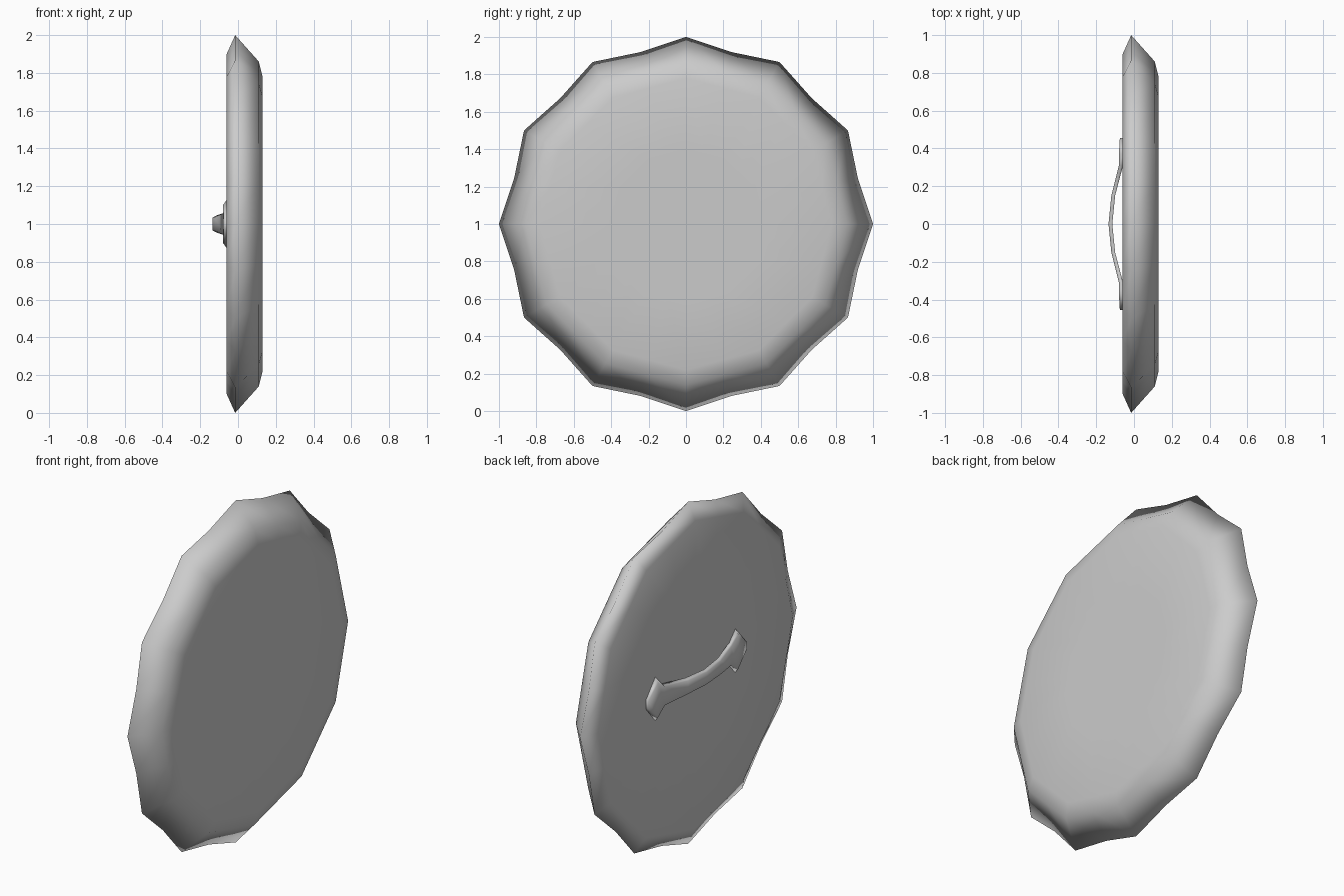
import bpy
import bmesh
from math import sin, cos, pi

cube = bpy.data.objects.get("Cube")
if cube:
    bpy.data.objects.remove(cube, do_unlink=True)

grey = bpy.data.materials.new("plain grey")
grey.use_nodes = True
colour = (0.6, 0.6, 0.6, 1)
grey.diffuse_color = colour
grey.node_tree.nodes["Principled BSDF"].inputs["Base Color"].default_value = colour


def loft(name, rings):
    """Skin a row of equal closed rings and cap both ends."""
    bm = bmesh.new()
    rows = [[bm.verts.new(p) for p in ring] for ring in rings]
    for a, b in zip(rows, rows[1:]):
        for i in range(len(a)):
            j = (i + 1) % len(a)
            bm.faces.new((a[i], a[j], b[j], b[i]))
    bm.faces.new(rows[0])
    bm.faces.new(rows[-1])
    bmesh.ops.recalc_face_normals(bm, faces=bm.faces)
    for face in bm.faces:
        face.smooth = True
    mesh = bpy.data.meshes.new(name)
    bm.to_mesh(mesh)
    bm.free()
    mesh.materials.append(grey)
    obj = bpy.data.objects.new(name, mesh)
    bpy.context.collection.objects.link(obj)
    return obj


# Shield disc: twelve points with scalloped edges between them
SEGMENTS = 24


def disc_ring(x, radius, dip):
    ring = []
    for i in range(SEGMENTS):
        r = radius * (dip if i % 2 else 1)
        a = 2 * pi * i / SEGMENTS
        ring.append((x, r * sin(a), 1 + r * cos(a)))
    return ring


straight = cos(pi / 12)
profile = [
    (-0.06, 0.45, straight),
    (-0.06, 0.9, straight),
    (-0.015, 1.0, 0.951),
    (0.11, 0.86, straight),
    (0.13, 0.78, straight),
    (0.13, 0.4, straight),
]
loft("shield_disc", [disc_ring(*p) for p in profile])

# Handle: arched thin grip with flared arrow-shaped mounts
# (y, outer x, inner x, outer half width, inner half width)
half = [
    (0.0, -0.135, -0.115, 0.035, 0.045),
    (0.15, -0.12, -0.10, 0.038, 0.05),
    (0.31, -0.08, -0.058, 0.055, 0.065),
    (0.37, -0.08, -0.058, 0.10, 0.13),
    (0.455, -0.075, -0.058, 0.02, 0.03),
]
stations = [(-s[0], *s[1:]) for s in reversed(half[1:])] + half


def handle_ring(y, outer, inner, w_out, w_in):
    return [(outer, y, 1 - w_out), (outer, y, 1 + w_out),
            (inner, y, 1 + w_in), (inner, y, 1 - w_in)]


loft("handle", [handle_ring(*s) for s in stations])
